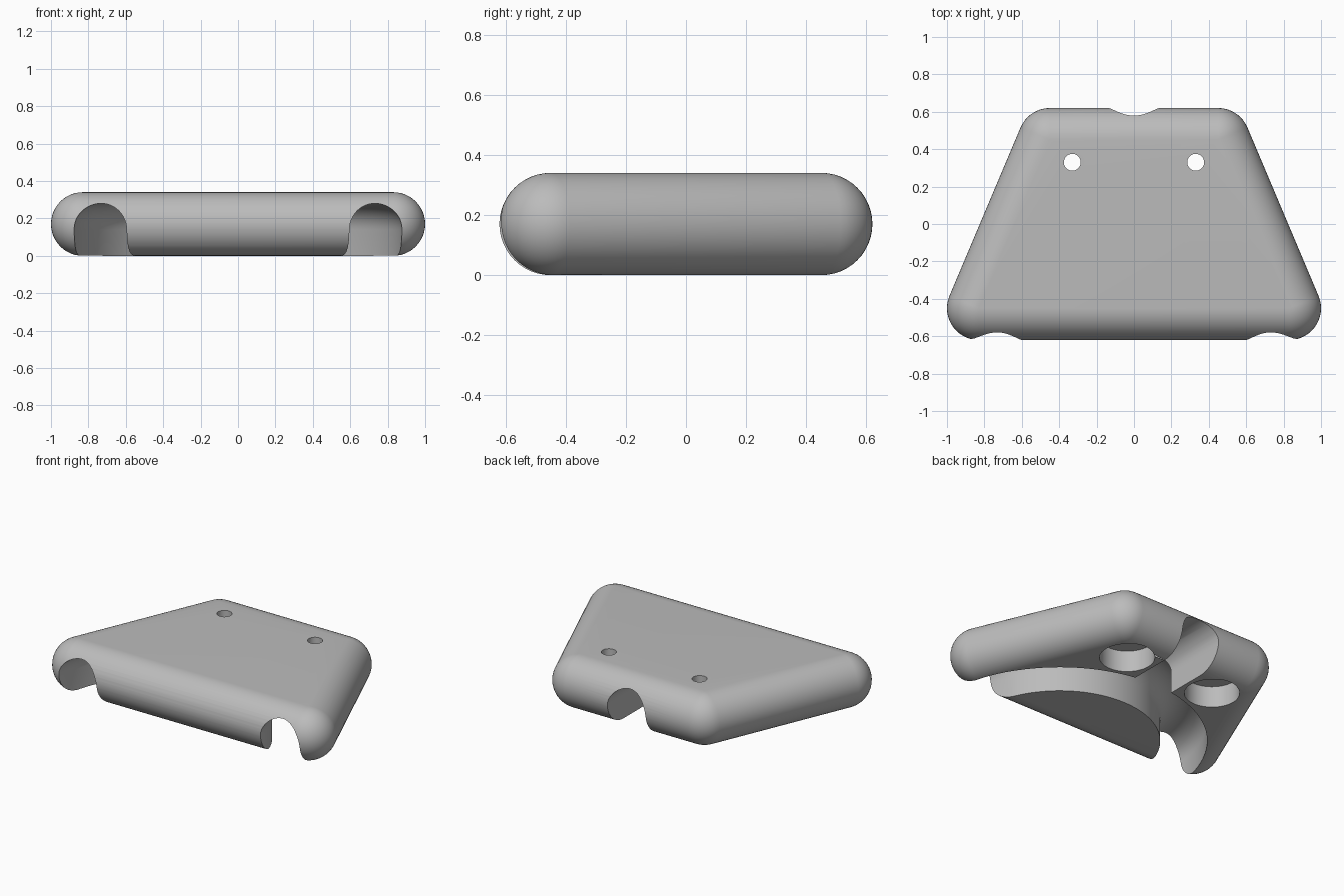
import bpy, bmesh, math
from mathutils import Matrix, Vector

cube = bpy.data.objects.get("Cube")
if cube:
    bpy.data.objects.remove(cube, do_unlink=True)

R = 0.17            # edge rounding, half the thickness
TUBE = 0.14         # channel half width
ARC_R, ARC_Y = 0.74, -0.69

grey = bpy.data.materials.new("plain grey")
grey.use_nodes = True
COLOUR = (0.5, 0.5, 0.5, 1)
grey.diffuse_color = COLOUR
grey.node_tree.nodes["Principled BSDF"].inputs["Base Color"].default_value = COLOUR


def make_object(name, bm):
    bmesh.ops.recalc_face_normals(bm, faces=bm.faces)
    mesh = bpy.data.meshes.new(name)
    bm.to_mesh(mesh)
    bm.free()
    mesh.materials.append(grey)
    obj = bpy.data.objects.new(name, mesh)
    bpy.context.collection.objects.link(obj)
    return obj


def sweep(name, path):
    """Arched slot section, open to the underside, along (point, sideways) pairs."""
    section = [(TUBE * math.cos(math.pi * i / 24), TUBE + TUBE * math.sin(math.pi * i / 24))
               for i in range(25)]
    section = [(TUBE, -0.1)] + section + [(-TUBE, -0.1)]
    bm = bmesh.new()
    rings = [[bm.verts.new(p + side * s + Vector((0, 0, z))) for s, z in section]
             for p, side in path]
    n = len(section)
    for a, b in zip(rings, rings[1:]):
        for i in range(n):
            j = (i + 1) % n
            bm.faces.new((a[i], a[j], b[j], b[i]))
    bm.faces.new(rings[0])
    bm.faces.new(rings[-1])
    return make_object(name, bm)


def cylinder(name, x, y, radius, z0, z1):
    bm = bmesh.new()
    bmesh.ops.create_cone(bm, cap_ends=True, segments=48, radius1=radius, radius2=radius,
                          depth=z1 - z0, matrix=Matrix.Translation((x, y, (z0 + z1) / 2)))
    return make_object(name, bm)


# Rounded trapezoid body: hull around four corner balls
bm = bmesh.new()
for sx in (-1, 1):
    for x, y in ((0.83, -0.45), (0.45, 0.45)):
        bmesh.ops.create_uvsphere(bm, u_segments=48, v_segments=24, radius=R,
                                  matrix=Matrix.Translation((sx * x, y, R)))
hull = bmesh.ops.convex_hull(bm, input=bm.verts)
inside = {g for g in hull["geom_interior"] + hull["geom_unused"]
          if isinstance(g, bmesh.types.BMVert)}
bmesh.ops.delete(bm, geom=list(inside), context='VERTS')
bmesh.ops.dissolve_limit(bm, angle_limit=0.01, verts=bm.verts, edges=bm.edges)
body = make_object("splitter_body", bm)

# Curved channel between the front openings, and straight channel to the back
arc = []
for i in range(65):
    a = math.pi * i / 64
    side = Vector((math.cos(a), math.sin(a), 0))
    arc.append((Vector((0, ARC_Y, 0)) + side * ARC_R, side))
across = Vector((1, 0, 0))
cutters = [
    sweep("curved_channel_cutter", arc),
    sweep("back_channel_cutter", [(Vector((0, ARC_Y + ARC_R, 0)), across),
                                  (Vector((0, 0.8, 0)), across)]),
]

# Screw holes with wide recesses underneath
for sx in (-1, 1):
    cutters.append(cylinder("recess_cutter", sx * 0.33, 0.33, 0.165, -0.1, 0.14))
    cutters.append(cylinder("screw_hole_cutter", sx * 0.33, 0.33, 0.045, 0.1, 0.5))

bpy.context.view_layer.objects.active = body
for cutter in cutters:
    cutter.hide_render = True
    mod = body.modifiers.new("cut", 'BOOLEAN')
    mod.operation, mod.solver, mod.object = 'DIFFERENCE', 'EXACT', cutter
    bpy.ops.object.modifier_apply(modifier=mod.name)
    bpy.data.objects.remove(cutter, do_unlink=True)

bpy.ops.object.select_all(action='DESELECT')
body.select_set(True)
bpy.ops.object.shade_smooth_by_angle(angle=math.radians(30))
